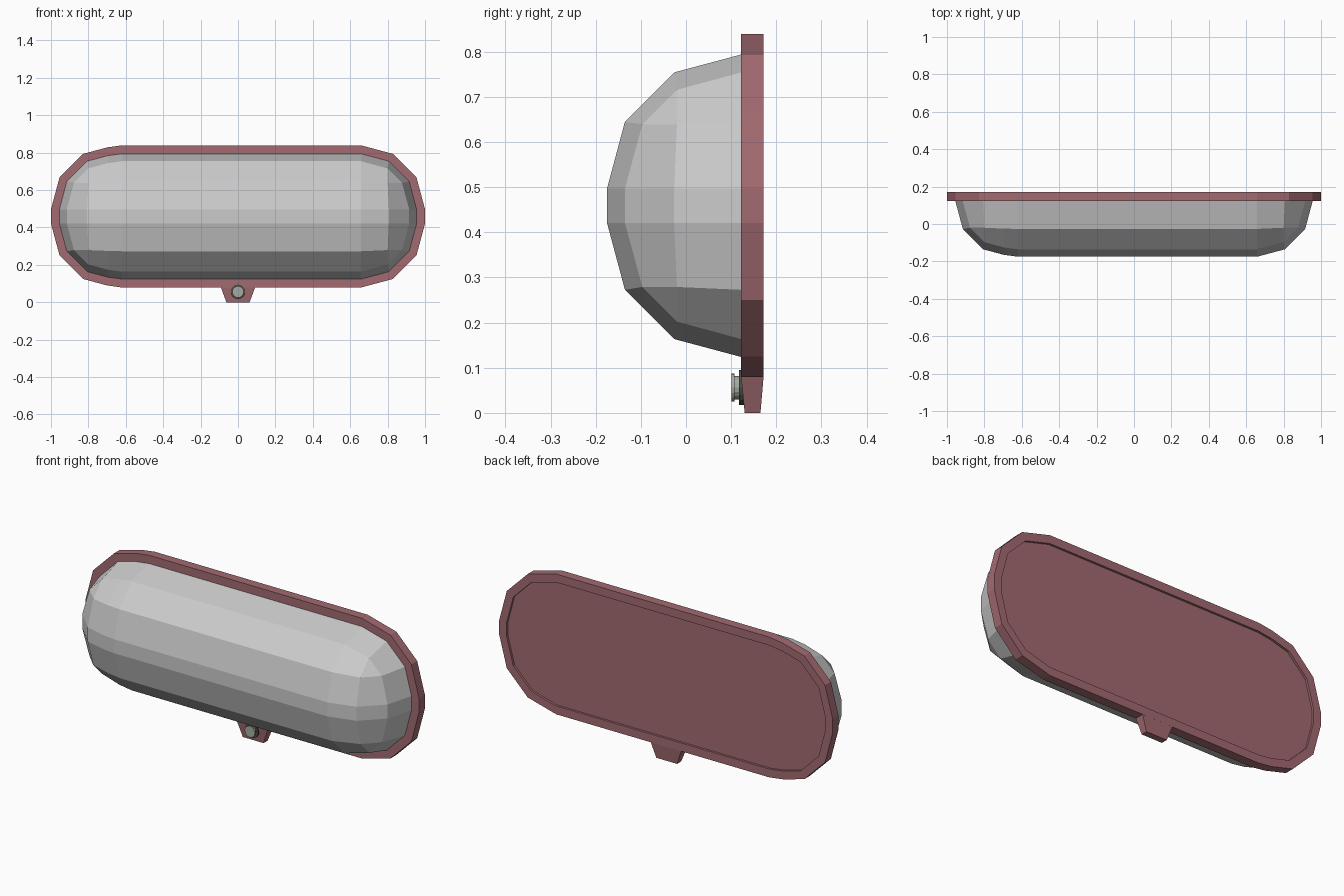
import bpy, bmesh
from math import cos, sin, radians, pi

if "Cube" in bpy.data.objects:
    bpy.data.objects.remove(bpy.data.objects["Cube"])

CX, CZ, HZ = 0.658, 0.459, 0.038      # corner arc centres
R_DOME, R_FRAME = 0.297, 0.342
Y_FRONT, Y_BACK = 0.122, 0.172


def material(name, rgb):
    m = bpy.data.materials.new(name)
    m.diffuse_color = (*rgb, 1)
    m.use_nodes = True
    m.node_tree.nodes["Principled BSDF"].inputs["Base Color"].default_value = m.diffuse_color
    return m


def finish(name, bm, mat=None):
    bmesh.ops.recalc_face_normals(bm, faces=bm.faces)
    me = bpy.data.meshes.new(name)
    bm.to_mesh(me)
    bm.free()
    ob = bpy.data.objects.new(name, me)
    bpy.context.collection.objects.link(ob)
    if mat:
        me.materials.append(mat)
    return ob


def loft(name, rings, mat=None):
    """Skin closed rings of points and cap both ends."""
    bm = bmesh.new()
    loops = [[bm.verts.new(p) for p in ring] for ring in rings]
    n = len(loops[0])
    for a, b in zip(loops, loops[1:]):
        for i in range(n):
            j = (i + 1) % n
            bm.faces.new((a[i], a[j], b[j], b[i]))
    bm.faces.new(loops[0])
    bm.faces.new(loops[-1])
    return finish(name, bm, mat)


def outline(r, y):
    """Rounded housing outline; left ends of the straights are chamfered."""
    arc = [(r * cos(radians(a)), r * sin(radians(a))) for a in (0, 30, 60)]
    right = [(CX + x, HZ + z) for x, z in arc] + [(CX, HZ + r)]
    left = [(-0.62, HZ + r), (-0.70, HZ + r - 0.011)]
    left += [(-CX - x, HZ + z) for x, z in reversed(arc)]
    top = right + left
    bottom = [(x, -z) for x, z in reversed(top)]
    return [(x, y, CZ + z) for x, z in top + bottom]


maroon = material("maroon", (0.36, 0.145, 0.165))
dark = material("dark_metal", (0.07, 0.075, 0.06))
pale = material("pale_metal", (0.38, 0.41, 0.36))

# Dome: three-segment bevelled box, cut off at the frame
bm = bmesh.new()
bmesh.ops.create_cube(bm, size=2)
hx, hz = CX + R_DOME, HZ + R_DOME
for v in bm.verts:
    v.co = (v.co.x * hx, -0.175 if v.co.y < 0 else 0.7, CZ + v.co.z * hz)
bmesh.ops.bevel(bm, geom=bm.edges[:], offset=R_DOME, offset_type='OFFSET',
                segments=3, profile=0.5, affect='EDGES')
bmesh.ops.bisect_plane(bm, geom=bm.verts[:] + bm.edges[:] + bm.faces[:],
                       plane_co=(0, Y_FRONT + 0.004, 0), plane_no=(0, 1, 0),
                       clear_outer=True)
seam = [e for e in bm.edges if all(abs(v.co.x + CX) < 0.003 for v in e.verts)]
bmesh.ops.bevel(bm, geom=seam, offset=0.039, offset_type='OFFSET',
                segments=1, affect='EDGES')
finish("dome", bm)

# Frame slab with a shallow recess in the back
loft("back_frame", [outline(R_FRAME, Y_FRONT), outline(R_FRAME, Y_BACK),
                    outline(R_DOME, Y_BACK), outline(R_DOME, Y_BACK - 0.012)],
     maroon)


# Tapered tab below the frame
def rect(hw, y0, y1, z):
    return [(-hw, y0, z), (hw, y0, z), (hw, y1, z), (-hw, y1, z)]


loft("lower_tab", [rect(0.062, 0.13, 0.165, 0), rect(0.092, Y_FRONT, Y_BACK, 0.081)],
     maroon)


# Screw fitting on the tab
def turned(name, profile, mat, n=16):
    loft(name, [[(r * cos(2 * pi * i / n), y, 0.056 + r * sin(2 * pi * i / n))
                 for i in range(n)] for r, y in profile], mat)


turned("screw_washer", [(0.039, 0.13), (0.039, 0.117), (0.03, 0.117)], dark)
turned("screw_head", [(0.026, 0.12), (0.026, 0.108), (0.031, 0.108), (0.031, 0.101)], pale)
